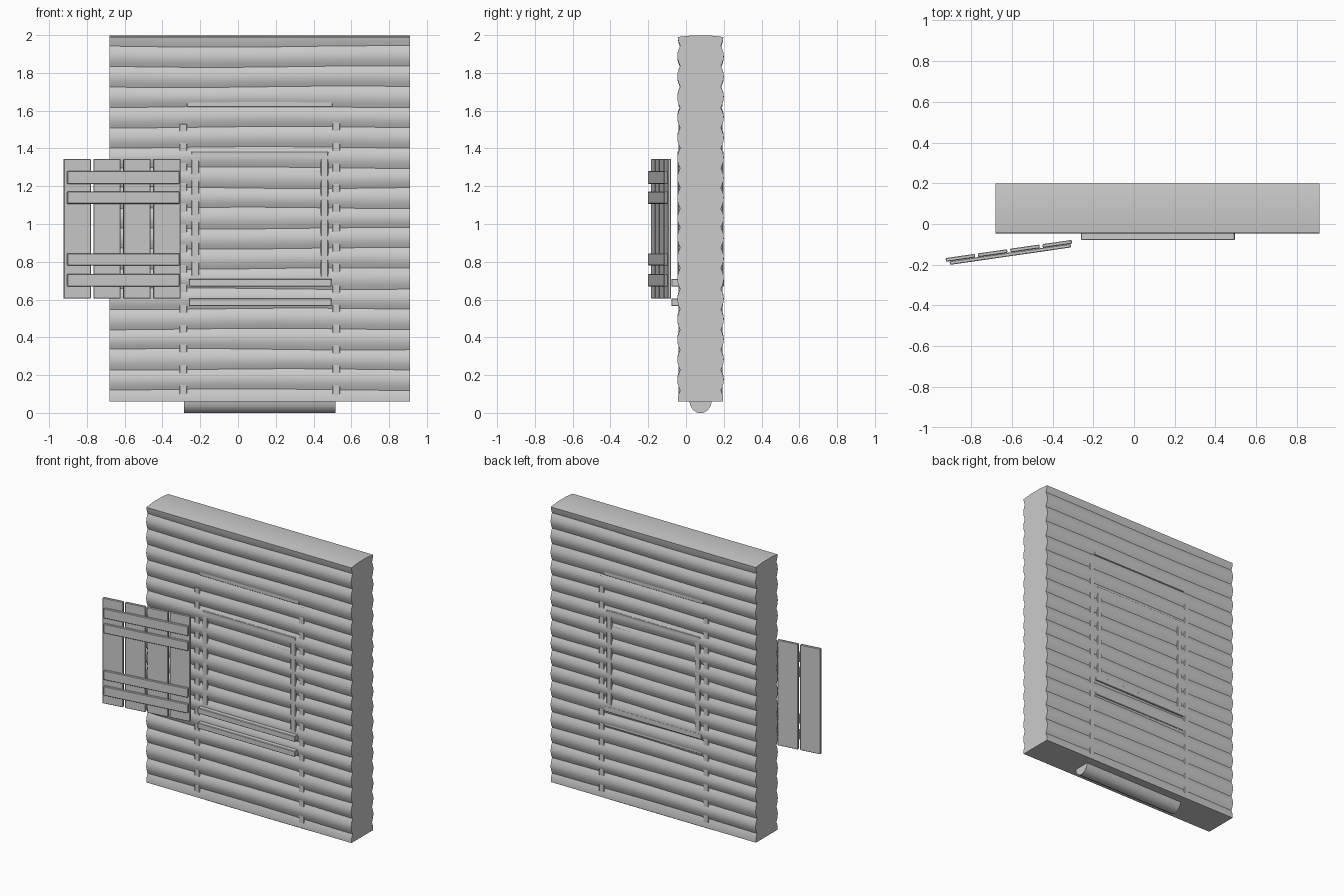
import bpy, bmesh, math, random
from mathutils import Matrix

if "Cube" in bpy.data.objects:
    bpy.data.objects.remove(bpy.data.objects["Cube"])

random.seed(4)


def finish(name, bm, angle=None, bevel=0):
    bmesh.ops.recalc_face_normals(bm, faces=bm.faces[:])
    me = bpy.data.meshes.new(name)
    bm.to_mesh(me)
    bm.free()
    ob = bpy.data.objects.new(name, me)
    bpy.context.collection.objects.link(ob)
    if bevel:
        m = ob.modifiers.new("bevel", 'BEVEL')
        m.width = bevel
        m.segments = 1
    if angle:
        bpy.ops.object.select_all(action='DESELECT')
        ob.select_set(True)
        bpy.context.view_layer.objects.active = ob
        bpy.ops.object.shade_smooth_by_angle(angle=math.radians(angle))
    return ob


def box(name, x, y, z, bevel=0.003, turn=None):
    bm = bmesh.new()
    bmesh.ops.create_cube(bm, size=1)
    for v in bm.verts:
        for i, (a, b) in enumerate((x, y, z)):
            v.co[i] = (a + b) / 2 + v.co[i] * (b - a)
    if turn:
        bm.transform(turn)
    return finish(name, bm, bevel=bevel)


def loft(name, rings, angle):
    bm = bmesh.new()
    rs = [[bm.verts.new(p) for p in r] for r in rings]
    n = len(rs[0])
    for a, b in zip(rs, rs[1:]):
        for i in range(n):
            j = (i + 1) % n
            bm.faces.new((a[i], a[j], b[j], b[i]))
    bm.faces.new(rs[0])
    bm.faces.new(rs[-1])
    return finish(name, bm, angle)


# Log wall: scalloped section, with grooves that drift slightly along x
MID = 0.077
STEP = (1.94 - 0.123) / 17
grooves = [0.123 + i * STEP for i in range(18)]
phase = [random.uniform(0, 6.28) for _ in grooves]


def wall_section(x):
    g = [z + 0.004 * math.sin(3.5 * x + p) for z, p in zip(grooves, phase)]
    side = [(0.119, 0.06), (0.119, 0.09)]
    for i in range(17):
        for k in range(6):
            t = k / 6
            bulge = math.sin(math.pi * t)
            side.append((0.108 + 0.015 * bulge, g[i] + (g[i + 1] - g[i]) * t))
    side += [(0.108, g[17]), (0.117, g[17] + 0.025), (0.121, 1.99)]
    front = [(x, MID - d, z) for d, z in side]
    back = [(x, MID + d, z) for d, z in reversed(side)]
    top = [(x, MID - 0.05, 1.998), (x, MID + 0.05, 1.998)]
    return front + top + back


N = 14
loft("log_wall", [wall_section(-0.68 + 1.59 * i / N) for i in range(N + 1)], 28)

# Short foundation log under the wall
bottom = [(-0.06, 0.07), (-0.055, 0.04), (-0.038, 0.014), (-0.015, 0.001),
          (0.015, 0.001), (0.038, 0.014), (0.055, 0.04), (0.06, 0.07)]
loft("foundation_log", [[(x, MID + d, z if z > 0.01 else 0) for d, z in bottom]
                        for x in (-0.285, 0.515)], 35)

# Posts and lintel embedded in the wall, showing on both faces
THRU = (MID - 0.117, MID + 0.117)
box("left_post", (-0.31, -0.27), THRU, (0.062, 1.53))
box("right_post", (0.50, 0.54), THRU, (0.062, 1.555))
box("lintel", (-0.27, 0.50), THRU, (1.62, 1.66))
box("right_post_cap", (0.50, 0.54), (MID - 0.114, MID + 0.114), (1.56, 1.61))

# Window frame
FRAME = (MID - 0.122, MID + 0.122)
box("frame_left", (-0.247, -0.207), FRAME, (0.71, 1.35))
box("frame_right", (0.438, 0.478), FRAME, (0.71, 1.35))
box("frame_top", (-0.247, 0.478), FRAME, (1.345, 1.385))
box("sash_rail", (-0.207, 0.438), THRU, (1.238, 1.28))

# Sill boards
box("upper_sill", (-0.26, 0.495), (-0.078, MID + 0.123), (0.67, 0.71))
box("lower_sill", (-0.26, 0.495), (-0.078, MID + 0.119), (0.565, 0.605))

# Open shutter: planks and battens hinged near the left post
turn = (Matrix.Translation((-0.305, -0.088, 0))
        @ Matrix.Rotation(math.radians(8.2), 4, 'Z'))
for i in range(4):
    x1 = -0.160 * i
    box(f"shutter_plank_{i + 1}", (x1 - 0.145, x1), (-0.008, 0.010),
        (0.605, 1.345), 0.003, turn)
for i, (a, b) in enumerate(((0.67, 0.735), (0.78, 0.845), (1.107, 1.172), (1.212, 1.28))):
    box(f"shutter_batten_{i + 1}", (-0.608, -0.008), (-0.026, -0.008),
        (a, b), 0.003, turn)
